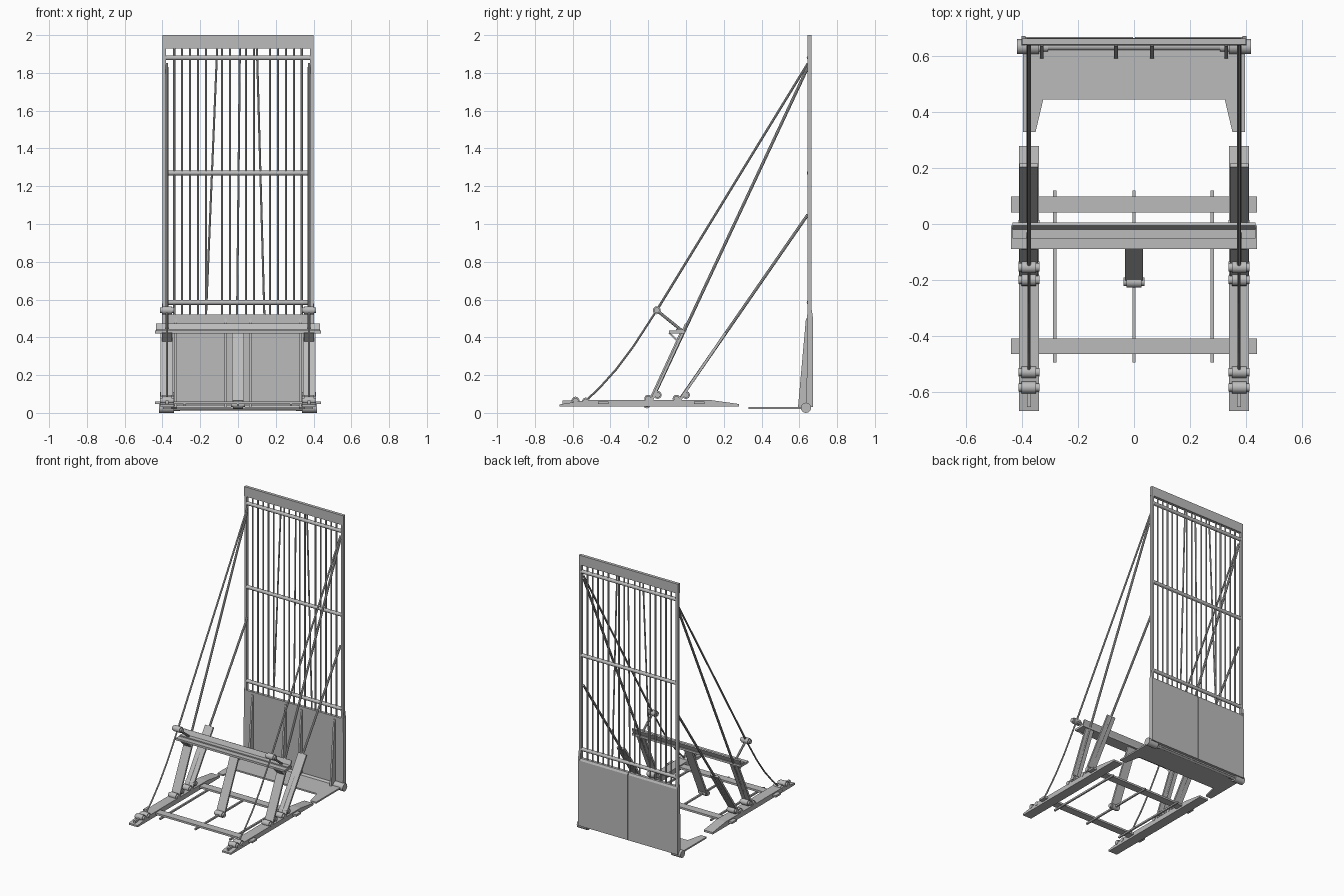
import bpy
import bmesh
import math
from mathutils import Vector

cube = bpy.data.objects.get("Cube")
if cube:
    bpy.data.objects.remove(cube, do_unlink=True)

steel = bpy.data.materials.new("light_grey_steel")
steel.use_nodes = True
GREY = (0.5, 0.5, 0.5, 1)
steel.diffuse_color = GREY
steel.node_tree.nodes["Principled BSDF"].inputs["Base Color"].default_value = GREY


def finish(name, bm, smooth=False):
    bmesh.ops.recalc_face_normals(bm, faces=bm.faces)
    mesh = bpy.data.meshes.new(name)
    bm.to_mesh(mesh)
    bm.free()
    mesh.materials.append(steel)
    obj = bpy.data.objects.new(name, mesh)
    bpy.context.collection.objects.link(obj)
    if smooth:
        bpy.ops.object.select_all(action='DESELECT')
        obj.select_set(True)
        bpy.context.view_layer.objects.active = obj
        bpy.ops.object.shade_smooth_by_angle(angle=math.radians(40))
    return obj


def prism(name, points, axis, lo, hi):
    """Extrude a 2D profile: axis x takes (y, z) points, axis z takes (x, y)."""
    bm = bmesh.new()
    place = (lambda p: (lo, *p)) if axis == 'x' else (lambda p: (*p, lo))
    face = bm.faces.new([bm.verts.new(place(p)) for p in points])
    ext = bmesh.ops.extrude_face_region(bm, geom=[face])
    move = Vector((hi - lo, 0, 0)) if axis == 'x' else Vector((0, 0, hi - lo))
    bmesh.ops.translate(bm, vec=move, verts=[v for v in ext["geom"] if isinstance(v, bmesh.types.BMVert)])
    return finish(name, bm)


def box(name, x0, x1, y0, y1, z0, z1):
    return prism(name, [(y0, z0), (y1, z0), (y1, z1), (y0, z1)], 'x', x0, x1)


def rod(name, a, b, r, sides=8):
    a, b = Vector(a), Vector(b)
    bm = bmesh.new()
    bmesh.ops.create_cone(bm, cap_ends=True, segments=sides, radius1=r, radius2=r, depth=(b - a).length)
    turn = (b - a).to_track_quat('Z', 'Y').to_matrix().to_4x4()
    bmesh.ops.transform(bm, matrix=turn, verts=bm.verts)
    bmesh.ops.translate(bm, vec=(a + b) / 2, verts=bm.verts)
    return finish(name, bm, sides > 6)


def board(name, x, width, a, b, thick):
    """Flat board running from a to b in the side plane."""
    a, b = Vector(a), Vector(b)
    d = (b - a).normalized()
    n = Vector((-d.y, d.x)) * thick / 2
    return prism(name, [a - n, b - n, b + n, a + n], 'x', x - width / 2, x + width / 2)


def hinge(name, x, y, z):
    rod(name + "_barrel", (x - 0.026, y, z), (x + 0.026, y, z), 0.021, 16)
    rod(name + "_pin", (x - 0.038, y, z), (x + 0.038, y, z), 0.015, 16)


# Upright screen: solid top plate, stiles, rails and bars
box("screen_top_plate", -0.4, 0.4, 0.642, 0.664, 1.93, 2.0)
for side, s in (("right", -1), ("left", 1)):
    box(side + "_stile", s * 0.39 - 0.009, s * 0.39 + 0.009, 0.642, 0.664, 0.5, 1.94)
for i, z in enumerate((0.585, 1.27, 1.88)):
    rod(f"screen_rail_{i}", (-0.385, 0.652, z), (0.385, 0.652, z), 0.013, 12)
bent = {-3: (-0.17, -0.11), 0: (-0.005, 0.01), 3: (0.14, 0.1)}
for i in range(-8, 9):
    low, high = bent.get(i, (i * 0.0422, i * 0.0422))
    rod(f"screen_bar_{i + 8}", (low, 0.652, 0.5), (high, 0.652, 1.94), 0.0055)

# Lower panel in two leaves with a narrow seam, and a sheet in front
panel = [(0.65, 0.03), (0.67, 0.03), (0.67, 0.505), (0.662, 0.52), (0.65, 0.52)]
for side, s in (("right", -1), ("left", 1)):
    prism(side + "_panel_leaf", panel, 'x', s * 0.003, s * 0.4)
    prism(side + "_panel_edge", [(0.638, 0.03), (0.672, 0.03), (0.672, 0.505), (0.66, 0.58), (0.642, 0.52)],
          'x', s * 0.388, s * 0.402)
box("panel_sheet", -0.4, 0.4, 0.641, 0.652, 0.03, 0.52)

# Tapered ribs and notched floor plate
for i, x in enumerate((-0.33, -0.065, 0.065, 0.33)):
    prism(f"panel_rib_{i}", [(0.593, 0.03), (0.645, 0.03), (0.645, 0.5), (0.635, 0.5)], 'x', x - 0.007, x + 0.007)
half = [(0.398, 0.65), (0.398, 0.33), (0.352, 0.33), (0.325, 0.445)]
floor = half + [(-x, y) for x, y in reversed(half)]
prism("floor_plate", floor, 'z', 0.02, 0.031)
rod("floor_hinge_shaft", (-0.4, 0.635, 0.027), (0.4, 0.635, 0.027), 0.014, 12)

# Ground frame: cross ties and long rods
for name, y in (("front_tie", -0.437), ("back_tie", 0.07)):
    box(name, -0.44, 0.44, y - 0.028, y + 0.028, 0.046, 0.06)
for i, x in enumerate((-0.283, 0, 0.28)):
    box(f"long_rod_{i}", x - 0.006, x + 0.006, -0.495, 0.12, 0.036, 0.048)

# Raised cross beam: flat shelf with a leaning back strip
box("beam_shelf", -0.44, 0.44, -0.09, -0.005, 0.42, 0.435)
board("beam_back_strip", 0, 0.87, (-0.022, 0.425), (0.0, 0.472), 0.01)
box("beam_lip", -0.435, 0.435, -0.052, -0.02, 0.435, 0.443)

runner = [(-0.67, 0.033), (0.28, 0.033), (0.28, 0.047), (0.13, 0.068), (-0.52, 0.068), (-0.67, 0.045)]
for side, s in (("right", -1), ("left", 1)):
    x = s * 0.376
    # Runner on the ground and the floor hinge
    prism(side + "_runner", runner, 'x', x - 0.036, x + 0.036)
    box(side + "_runner_rib", x - 0.007, x + 0.007, -0.655, -0.58, 0.045, 0.065)
    rod(side + "_floor_hinge", (s * 0.34, 0.635, 0.027), (s * 0.418, 0.635, 0.027), 0.027, 16)
    rod(side + "_floor_hinge_pin", (s * 0.308, 0.632, 0.027), (s * 0.34, 0.632, 0.027), 0.016, 16)
    # Hinge knuckles along the runner and at the arm tip
    for i, (y, z) in enumerate(((-0.585, 0.065), (-0.53, 0.06), (-0.2, 0.075), (-0.15, 0.095),
                                (-0.05, 0.075), (0.0, 0.095), (-0.155, 0.543))):
        hinge(f"{side}_knuckle_{i}", x, y, z)
    # Leaning boards and the long struts that continue them
    board(side + "_front_board", x, 0.066, (-0.185, 0.06), (-0.012, 0.435), 0.014)
    board(side + "_back_board", x, 0.066, (-0.035, 0.065), (0.21, 0.425), 0.014)
    rod(side + "_long_strut", (x, -0.17, 0.09), (x, 0.645, 1.83), 0.008)
    rod(side + "_short_strut", (x, -0.03, 0.075), (x, 0.645, 1.05), 0.008)
    # Arm, bracket and stay
    rod(side + "_arm", (x, -0.155, 0.543), (x, -0.015, 0.43), 0.008)
    board(side + "_bracket_front", x, 0.055, (-0.09, 0.425), (-0.042, 0.378), 0.008)
    stay = [(-0.535, 0.06), (-0.46, 0.13), (-0.37, 0.23), (-0.28, 0.35), (-0.215, 0.45), (-0.155, 0.543)]
    for i, (a, b) in enumerate(zip(stay, stay[1:])):
        rod(f"{side}_stay_{i}", (x, *a), (x, *b), 0.0055)
    rod(side + "_upper_stay", (x, -0.155, 0.543), (x, 0.645, 1.85), 0.0065)

# Centre leaning board
board("centre_board", 0, 0.066, (-0.2, 0.045), (-0.025, 0.425), 0.014)
hinge("centre_knuckle", 0, -0.207, 0.045)
